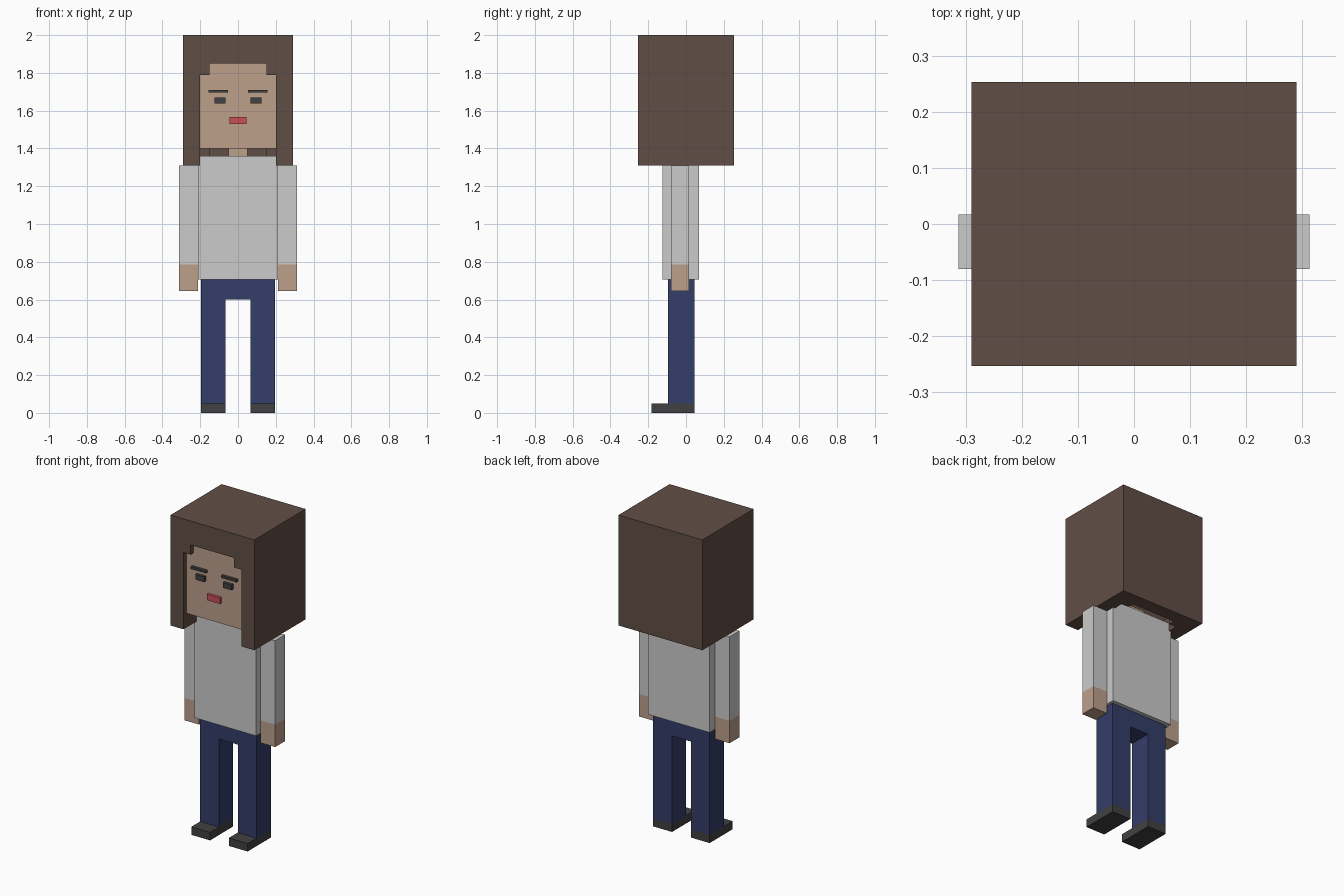
import bpy, bmesh

if "Cube" in bpy.data.objects:
    bpy.data.objects.remove(bpy.data.objects["Cube"])


def material(name, rgb):
    m = bpy.data.materials.new(name)
    m.diffuse_color = (*rgb, 1)
    m.use_nodes = True
    m.node_tree.nodes["Principled BSDF"].inputs["Base Color"].default_value = m.diffuse_color
    return m


SKIN = material("skin", (0.51, 0.35, 0.26))
BROWN = material("brown", (0.12, 0.076, 0.061))
NAVY = material("navy", (0.034, 0.047, 0.14))
DARK = material("dark", (0.053, 0.053, 0.053))
RED = material("red", (0.58, 0.08, 0.10))


def finish(name, bm, *mats):
    bmesh.ops.recalc_face_normals(bm, faces=bm.faces)
    me = bpy.data.meshes.new(name)
    bm.to_mesh(me)
    bm.free()
    for m in mats:
        me.materials.append(m)
    ob = bpy.data.objects.new(name, me)
    bpy.context.collection.objects.link(ob)
    return ob


def box_bm(x, y, z):
    """Box from (min, max) ranges."""
    bm = bmesh.new()
    bmesh.ops.create_cube(bm, size=1)
    for v in bm.verts:
        v.co = [r[0] if c < 0 else r[1] for c, r in zip(v.co, (x, y, z))]
    return bm


def box(name, x, y, z, *mats):
    return finish(name, box_bm(x, y, z), *mats)


def mirrored(x, side):
    return tuple(sorted((x[0] * side, x[1] * side)))


# hair: block hollowed by two overlapping cuts, giving stepped corners
hair = box("hair", (-0.29, 0.29), (-0.253, 0.253), (1.31, 2.0), BROWN)
cuts = [
    ((-0.20, 0.20), (-0.4, 0.13), (1.2, 1.79)),
    ((-0.15, 0.15), (-0.4, 0.17), (1.1, 1.85)),
]
for ranges in cuts:
    cutter = box("hair_cutter", *ranges, BROWN)
    mod = hair.modifiers.new("hollow", "BOOLEAN")
    mod.operation = "DIFFERENCE"
    mod.solver = "EXACT"
    mod.object = cutter
    bpy.context.view_layer.objects.active = hair
    bpy.ops.object.modifier_apply(modifier=mod.name)
    bpy.data.objects.remove(cutter)

# head, neck and lips
box("head", (-0.20, 0.20), (-0.225, 0.13), (1.40, 1.85), SKIN)
box("neck", (-0.05, 0.05), (-0.08, 0.03), (1.355, 1.405), SKIN)
box("lips", (-0.045, 0.045), (-0.243, -0.22), (1.53, 1.567), RED)

# torso
box("torso", (-0.213, 0.213), (-0.125, 0.07), (0.705, 1.36))

# trousers: inverted U profile pushed through the depth
outline = [(-0.195, 0.05), (-0.065, 0.05), (-0.065, 0.60), (0.065, 0.60),
           (0.065, 0.05), (0.195, 0.05), (0.195, 0.71), (-0.195, 0.71)]
bm = bmesh.new()
face = bm.faces.new([bm.verts.new((x, -0.095, z)) for x, z in outline])
ext = bmesh.ops.extrude_face_region(bm, geom=[face], use_keep_orig=True)
moved = [g for g in ext["geom"] if isinstance(g, bmesh.types.BMVert)]
bmesh.ops.translate(bm, verts=moved, vec=(0, 0.14, 0))
finish("trousers", bm, NAVY)

# paired parts
for side, label in ((1, "right"), (-1, "left")):
    box(f"eye_{label}", mirrored((0.065, 0.125), side),
        (-0.243, -0.22), (1.637, 1.67), DARK)
    box(f"eyebrow_{label}", mirrored((0.052, 0.157), side),
        (-0.243, -0.22), (1.695, 1.71), DARK)
    box(f"shoe_{label}", mirrored((0.065, 0.195), side),
        (-0.183, 0.045), (0, 0.05), DARK)
    # arm: one block, split into grey sleeve and skin hand
    bm = box_bm(mirrored((0.213, 0.313), side), (-0.08, 0.017), (0.645, 1.31))
    bmesh.ops.bisect_plane(bm, geom=bm.verts[:] + bm.edges[:] + bm.faces[:],
                           plane_co=(0, 0, 0.785), plane_no=(0, 0, 1))
    for f in bm.faces:
        f.material_index = int(f.calc_center_median().z < 0.785)
    finish(f"arm_{label}", bm, None, SKIN)
